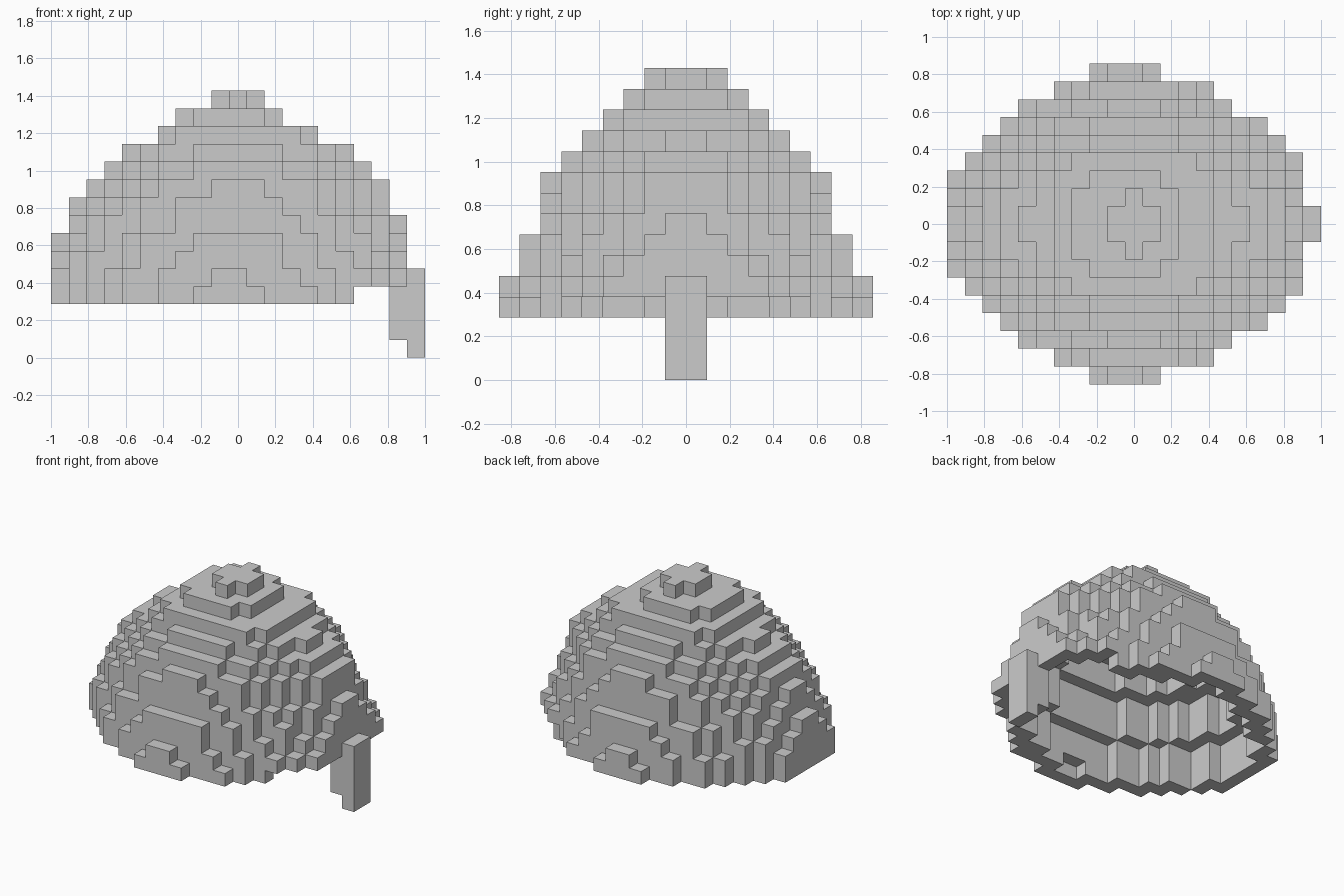
import bpy, bmesh

if "Cube" in bpy.data.objects:
    bpy.data.objects.remove(bpy.data.objects["Cube"])

U = 2 / 21          # voxel size
BASE = 3            # first voxel layer of the dome
CX = -0.028         # lower and top layers sit slightly back from centre

# One entry per layer, bottom to top: centre x, half length, half width, roundness
LAYERS = [
    (CX, 1.035, 0.845, 1.6), (CX, 1.05, 0.825, 1.6), (CX, 1.0, 0.78, 1.6),
    (CX, 0.95, 0.775, 1.6), (CX, 0.928, 0.714, 1.6), (CX, 0.86, 0.71, 1.6),
    (0, 0.81, 0.66, 1.6), (0, 0.71, 0.59, 1.8), (0, 0.585, 0.50, 1.7),
    (0, 0.445, 0.42, 2.4), (CX, 0.31, 0.31, 1.8), (CX, 0.155, 0.165, 1.6),
]
# The cavity has straight walls within each tier: lowest and highest layer
TIERS = [(3, 5), (6, 8), (9, 10), (11, 12)]


def dome_cells():
    """Solid stepped dome as a set of (i, j, k) voxels."""
    cells = set()
    for n, (cx, a, b, p) in enumerate(LAYERS):
        for i in range(20):
            for j in range(18):
                x = -1 + (i + 0.5) * U - cx
                y = (j - 8.5) * U
                if abs(x / a) ** p + abs(y / b) ** p < 1:
                    cells.add((i, j, n + BASE))
    return cells


STEPS = [(1, 0, 0), (-1, 0, 0), (0, 1, 0), (0, -1, 0), (0, 0, 1), (0, 0, -1)]


def shift(c, d):
    return (c[0] + d[0], c[1] + d[1], c[2] + d[2])


def hollow(cells):
    """Cut a tiered cavity, open underneath, leaving at least one voxel of wall."""
    core = {c for c in cells if all(shift(c, d) in cells for d in STEPS[:5])}
    cavity = {(i, j, k) for lo, hi in TIERS
              for i, j, h in core if h == hi for k in range(lo, hi + 1)}
    # small side recesses behind the ear bumps
    cavity |= {(i, j, BASE) for i in (9, 10) for j in (1, 16)}
    return cells - cavity


def voxel_object(name, cells):
    """Skin a voxel set with only its outward faces."""
    bm = bmesh.new()
    verts = {}

    def vert(c):
        if c not in verts:
            verts[c] = bm.verts.new((-1 + c[0] * U, (c[1] - 9) * U, c[2] * U))
        return verts[c]

    for c in sorted(cells):
        for d in STEPS:
            if shift(c, d) in cells:
                continue
            axis = [abs(v) for v in d].index(1)
            s = d[axis]
            u, w = (axis + 1) % 3, (axis + 2) % 3
            ring = [(0, 0), (1, 0), (1, 1), (0, 1)]
            face = []
            for du, dw in (ring if s > 0 else ring[::-1]):
                q = list(c)
                q[axis] += 1 if s > 0 else 0
                q[u] += du
                q[w] += dw
                face.append(vert(tuple(q)))
            bm.faces.new(face)
    me = bpy.data.meshes.new(name)
    bm.to_mesh(me)
    bm.free()
    ob = bpy.data.objects.new(name, me)
    bpy.context.collection.objects.link(ob)
    return ob


# Helmet dome: hollow shell with the lowest layer cut away at the face
shell = {c for c in hollow(dome_cells()) if not (c[2] == BASE and c[0] > 16)}
voxel_object("helmet_dome", shell)

# Nose guard: two voxels wide, hanging from the front rim
guard = {(20, j, k) for j in (8, 9) for k in range(0, 5)}
guard |= {(19, j, k) for j in (8, 9) for k in range(1, 4)}
voxel_object("nose_guard", guard)
